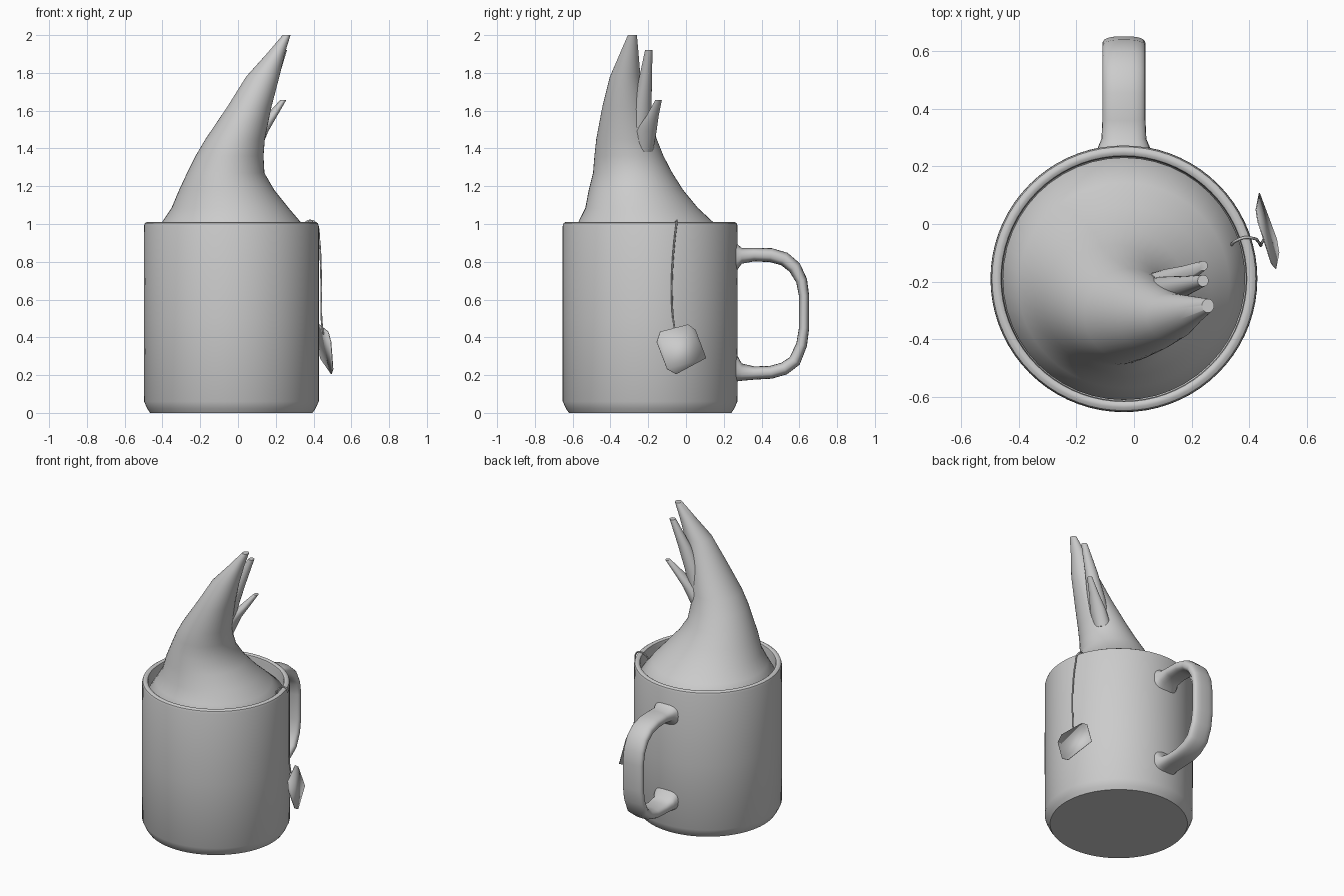
import bpy, bmesh, math
from mathutils import Vector

if "Cube" in bpy.data.objects:
    bpy.data.objects.remove(bpy.data.objects["Cube"])

CX, CY = -0.035, -0.19          # mug axis


def loft(name, rings, sides=48, power=1.0, angle=35):
    """Skin elliptical rings (centre, half-axis u, half-axis v) and cap both ends."""
    bm = bmesh.new()
    loops = []
    for c, u, v in rings:
        loop = []
        for i in range(sides):
            a = 2 * math.pi * i / sides
            ca, sa = math.cos(a), math.sin(a)
            ca = math.copysign(abs(ca) ** power, ca)
            sa = math.copysign(abs(sa) ** power, sa)
            loop.append(bm.verts.new(Vector(c) + Vector(u) * ca + Vector(v) * sa))
        loops.append(loop)
    for a, b in zip(loops, loops[1:]):
        for i in range(sides):
            j = (i + 1) % sides
            bm.faces.new((a[i], a[j], b[j], b[i]))
    bm.faces.new(loops[0][::-1])
    bm.faces.new(loops[-1])
    return finish(name, bm, angle)


def finish(name, bm, angle=35):
    bmesh.ops.recalc_face_normals(bm, faces=bm.faces)
    mesh = bpy.data.meshes.new(name)
    bm.to_mesh(mesh)
    bm.free()
    ob = bpy.data.objects.new(name, mesh)
    bpy.context.collection.objects.link(ob)
    bpy.ops.object.select_all(action='DESELECT')
    ob.select_set(True)
    bpy.context.view_layer.objects.active = ob
    bpy.ops.object.shade_smooth_by_angle(angle=math.radians(angle))
    return ob


def flat(x, y, z, rx, ry=None):
    """Horizontal ring."""
    return (x, y, z), (rx, 0, 0), (0, ry or rx, 0)


# Mug body: outside, rim, inside wall and floor
profile = [(.43, 0), (.445, .022), (.4625, .06), (.4635, .5), (.4625, .99),
           (.458, 1.004), (.447, 1.011), (.436, 1.011), (.427, 1.005),
           (.424, .99), (.424, .1), (.40, .06)]
loft("mug_body", [flat(CX, CY, z, r) for r, z in profile], sides=72)

# Liquid rising out of the mug into a leaning splash
loft("splash", [
    flat(CX, CY, .88, .421),
    flat(CX, CY, .935, .421),
    flat(-.035, -.213, 1.01, .367, .357),
    flat(-.042, -.235, 1.085, .31, .298),
    flat(-.060, -.265, 1.18, .252, .25),
    flat(-.065, -.282, 1.27, .205, .21),
    flat(-.045, -.302, 1.36, .18, .183),
    flat(-.015, -.315, 1.45, .157, .16),
    flat(.060, -.323, 1.62, .117, .12),
    flat(.131, -.322, 1.78, .088, .081),
    flat(.199, -.301, 1.90, .048, .05),
    flat(.257, -.284, 2.00, .021, .024)], angle=50)

# Two smaller splash fingers
loft("splash_finger_tall", [
    flat(.05, -.255, 1.40, .07),
    flat(.11, -.237, 1.60, .055, .055),
    flat(.165, -.217, 1.75, .043, .036),
    flat(.240, -.197, 1.92, .019, .02)], sides=24, angle=50)
loft("splash_finger_short", [
    flat(.055, -.225, 1.38, .06, .05),
    flat(.115, -.212, 1.49, .045, .056),
    flat(.175, -.178, 1.57, .031, .033),
    flat(.240, -.145, 1.657, .016, .017)], sides=24, angle=50)

# Handle: (y, z, half width, half thickness) along its centre line
path = [(.25, .825, .095, .085), (.272, .825, .088, .068), (.295, .832, .078, .042),
        (.36, .838, .075, .036), (.45, .835, .075, .037), (.52, .815, .075, .037),
        (.575, .77, .075, .035), (.612, .70, .075, .030), (.625, .62, .075, .027)]
path += [(.625, .45, .075, .027), (.612, .36, .075, .029), (.575, .275, .075, .033),
         (.52, .235, .075, .034), (.45, .215, .075, .034), (.36, .211, .075, .035),
         (.295, .216, .078, .046), (.272, .235, .088, .068), (.25, .24, .095, .08)]
rings = []
for i, (y, z, w, t) in enumerate(path):
    p, q = path[max(i - 1, 0)], path[min(i + 1, len(path) - 1)]
    d = Vector((0, q[0] - p[0], q[1] - p[1])).normalized()
    if i < 3 or i > len(path) - 4:          # keep the flared ends upright
        d = Vector((0, 1 if i < 3 else -1, 0))
    rings.append(((CX, y, z), (w, 0, 0), Vector((0, -d.z, d.y)) * t))
loft("handle", rings, sides=24, power=.75, angle=60)

# Tea bag string draped over the rim
curve = bpy.data.curves.new("tag_string", 'CURVE')
curve.dimensions = '3D'
curve.bevel_depth = .005
curve.bevel_resolution = 2
curve.use_fill_caps = True
pts = [(.335, -.075, .96), (.355, -.058, 1.005), (.385, -.047, 1.018), (.415, -.05, 1.0),
       (.43, -.06, .92), (.439, -.073, .75), (.441, -.075, .63), (.442, -.068, .5),
       (.451, -.055, .415)]
sp = curve.splines.new('BEZIER')
sp.bezier_points.add(len(pts) - 1)
for bp, p in zip(sp.bezier_points, pts):
    bp.co = p
    bp.handle_left_type = bp.handle_right_type = 'AUTO'
sp.resolution_u = 6
bpy.context.collection.objects.link(bpy.data.objects.new("tag_string", curve))

# Paper tag: flat plate with clipped corners, tilted off the mug
outline = [(-.155, .375), (-.137, .43), (.01, .468), (.05, .44),
           (.107, .29), (-.052, .205), (-.1, .232)]
bm = bmesh.new()
bm.faces.new([bm.verts.new((.517 - .276 * y - .18 * z, y, z)) for y, z in outline])
tag = finish("paper_tag", bm)
mod = tag.modifiers.new("thickness", 'SOLIDIFY')
mod.thickness = .004
mod.offset = 0
